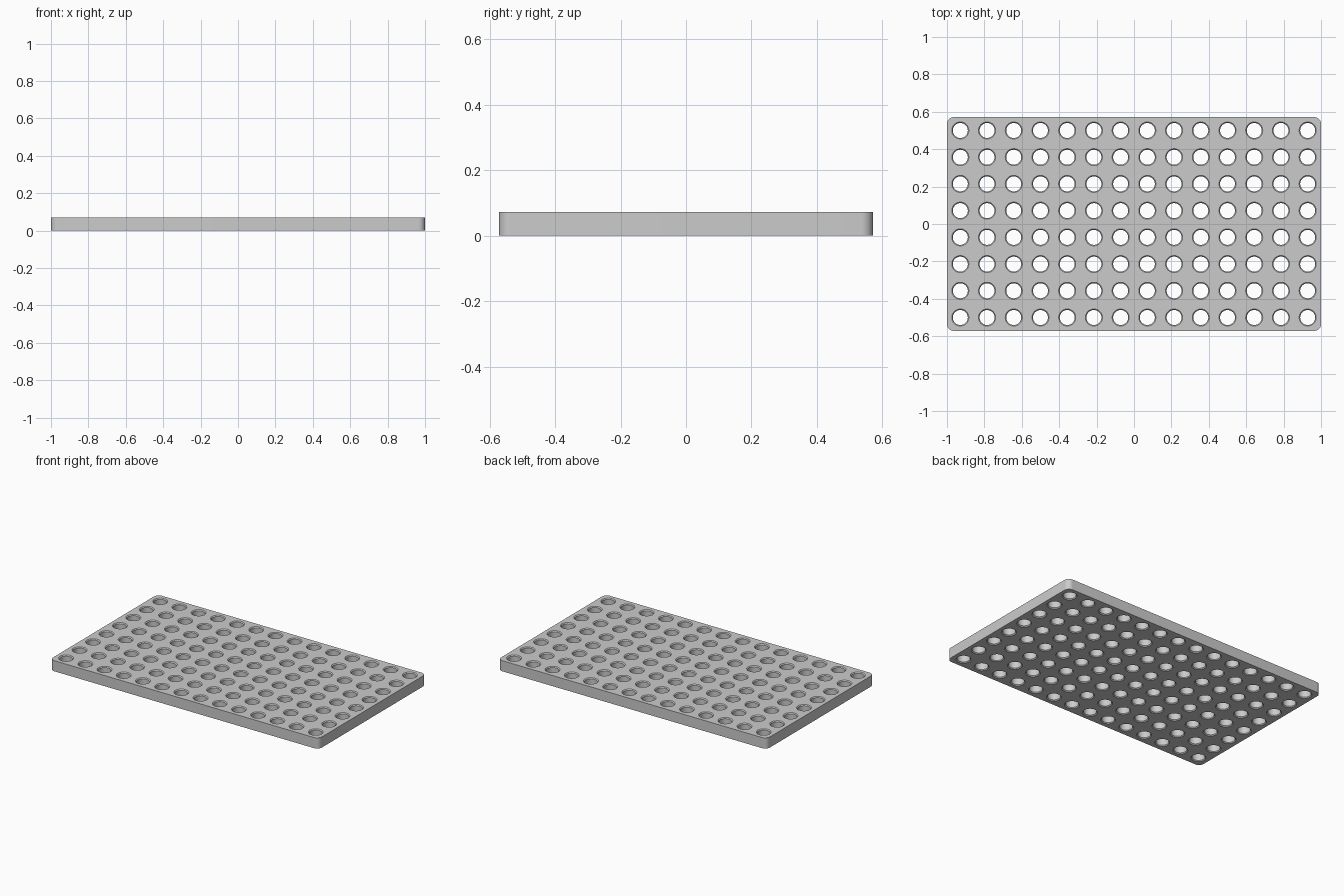
import bpy, bmesh
from math import cos, sin, pi

cube = bpy.data.objects.get("Cube")
if cube:
    bpy.data.objects.remove(cube, do_unlink=True)

COLS, ROWS = 14, 8
PITCH = 2 / COLS
THICK = PITCH / 2
CORNER = PITCH / 4
HOLE, CHAMFER, OVER = 0.04, 0.0057, 0.01
HALF_X, HALF_Y = 1.0, ROWS * PITCH / 2
CORNER_STEPS, HOLE_SIDES = 10, 40


def new_object(name, bm):
    bmesh.ops.recalc_face_normals(bm, faces=bm.faces)
    mesh = bpy.data.meshes.new(name)
    bm.to_mesh(mesh)
    bm.free()
    obj = bpy.data.objects.new(name, mesh)
    bpy.context.collection.objects.link(obj)
    return obj


def loft(bm, rings):
    """Skin a stack of equal-length point rings and cap both ends."""
    rings = [[bm.verts.new(p) for p in ring] for ring in rings]
    for a, b in zip(rings, rings[1:]):
        for i in range(len(a)):
            j = (i + 1) % len(a)
            bm.faces.new((a[i], a[j], b[j], b[i]))
    bm.faces.new(rings[0][::-1])
    bm.faces.new(rings[-1])


# Slab with rounded upright corners
outline = []
for quarter, (sx, sy) in enumerate([(1, 1), (-1, 1), (-1, -1), (1, -1)]):
    for k in range(CORNER_STEPS + 1):
        a = (quarter + k / CORNER_STEPS) * pi / 2
        outline.append((sx * (HALF_X - CORNER) + CORNER * cos(a),
                        sy * (HALF_Y - CORNER) + CORNER * sin(a)))
bm = bmesh.new()
loft(bm, [[(x, y, z) for x, y in outline] for z in (0, THICK)])
plate = new_object("perforated_plate", bm)

# Grid of hole cutters, flared at both ends for the chamfered rims
flare = HOLE + CHAMFER + OVER
profile = [(flare, -OVER), (HOLE, CHAMFER),
           (HOLE, THICK - CHAMFER), (flare, THICK + OVER)]
bm = bmesh.new()
for col in range(COLS):
    for row in range(ROWS):
        cx = (col + 0.5) * PITCH - HALF_X
        cy = (row + 0.5) * PITCH - HALF_Y
        loft(bm, [[(cx + r * cos(2 * pi * i / HOLE_SIDES),
                    cy + r * sin(2 * pi * i / HOLE_SIDES), z)
                   for i in range(HOLE_SIDES)] for r, z in profile])
cutter = new_object("hole_cutters", bm)
cutter.hide_render = True

# Drill the plate, then drop the cutters
cut = plate.modifiers.new("holes", 'BOOLEAN')
cut.operation = 'DIFFERENCE'
cut.solver = 'EXACT'
cut.object = cutter
bpy.ops.object.select_all(action='DESELECT')
plate.select_set(True)
bpy.context.view_layer.objects.active = plate
bpy.ops.object.modifier_apply(modifier=cut.name)
bpy.data.objects.remove(cutter, do_unlink=True)

# Plain grey finish
grey = bpy.data.materials.new("light_grey")
grey.use_nodes = True
colour = (0.6, 0.6, 0.6, 1)
grey.diffuse_color = colour
grey.node_tree.nodes["Principled BSDF"].inputs["Base Color"].default_value = colour
plate.data.materials.clear()
plate.data.materials.append(grey)
bpy.ops.object.shade_smooth_by_angle(angle=pi / 6)
